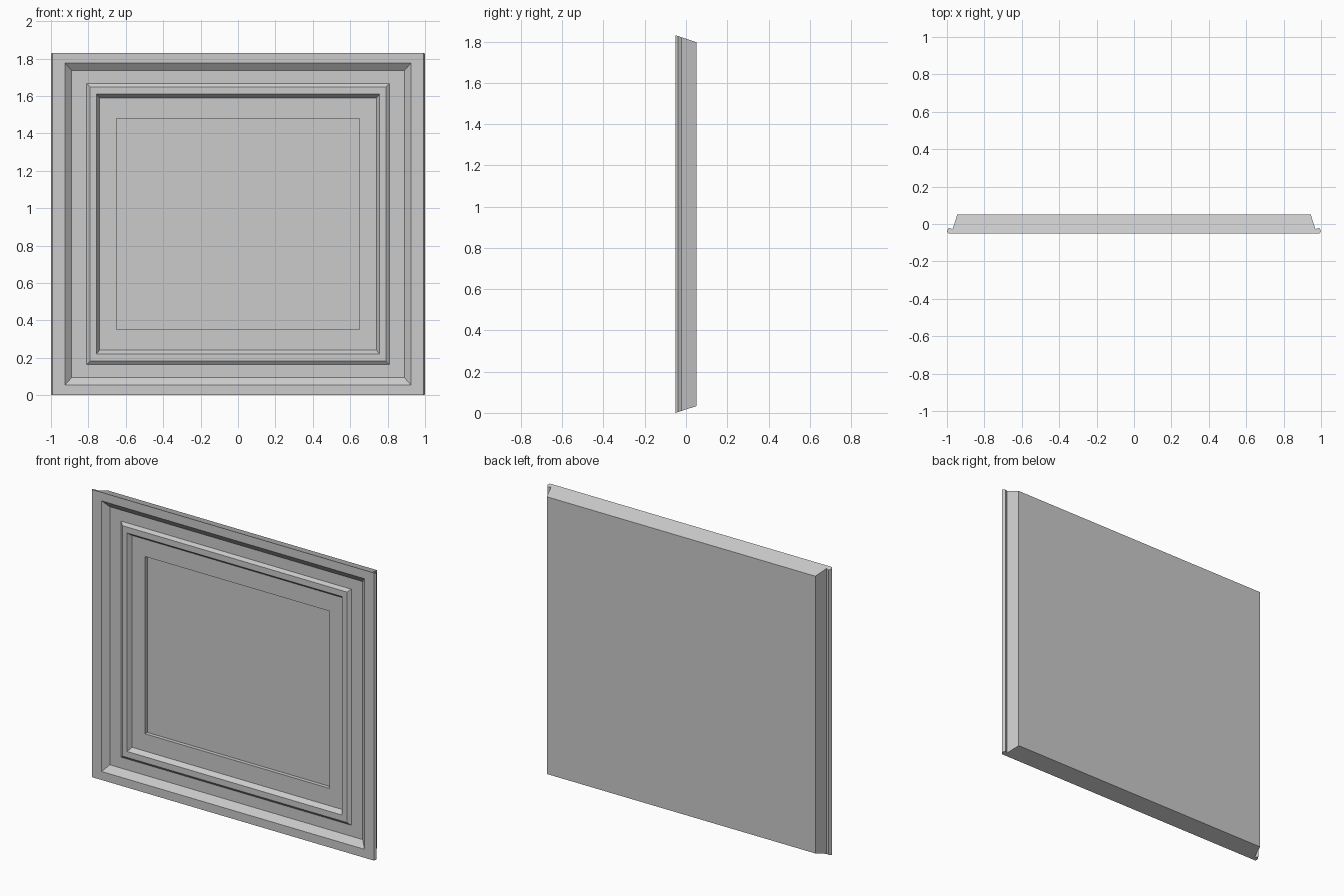
import bpy, bmesh

if "Cube" in bpy.data.objects:
    bpy.data.objects.remove(bpy.data.objects["Cube"])

H, CZ = 1.83, 0.915

# right half of the side edge section (x, y), front to back: lip, groove, slanted flank
side = [(0.992, -0.05), (1.0, -0.038), (0.99, -0.02), (0.97, -0.028), (0.945, 0.05)]
section = side + [(-x, y) for x, y in reversed(side)]

# nested rectangular mouldings on the front: half width, half height, y
steps = [(0.925, 0.861, -0.05), (0.89, 0.821, -0.018), (0.81, 0.751, -0.018),
         (0.79, 0.733, -0.033), (0.757, 0.695, -0.033), (0.74, 0.674, -0.007),
         (0.65, 0.564, -0.007), (0.65, 0.564, 0.017)]

bm = bmesh.new()


def inset(y):
    # top and bottom ends slope inwards towards the back
    return (y + 0.05) * 0.33


def bridge(a, b):
    n = len(a)
    for i in range(n):
        j = (i + 1) % n
        bm.faces.new((a[i], a[j], b[j], b[i]))


# outer shell
low = [bm.verts.new((x, y, inset(y))) for x, y in section]
high = [bm.verts.new((x, y, H - inset(y))) for x, y in section]
n = len(section)
for i in range(n - 1):          # the front stays open for the mouldings
    bm.faces.new((low[i], low[i + 1], high[i + 1], high[i]))
bm.faces.new(low)
bm.faces.new(high)

# stepped front panel
ring = [low[-1], low[0], high[0], high[-1]]
for hx, hz, y in steps:
    new = [bm.verts.new((sx * hx, y, CZ + sz * hz))
           for sx, sz in ((-1, -1), (1, -1), (1, 1), (-1, 1))]
    bridge(ring, new)
    ring = new
bm.faces.new(ring)

bmesh.ops.recalc_face_normals(bm, faces=bm.faces[:])
mesh = bpy.data.meshes.new("wall_panel")
bm.to_mesh(mesh)
bm.free()
bpy.context.collection.objects.link(bpy.data.objects.new("wall_panel", mesh))
